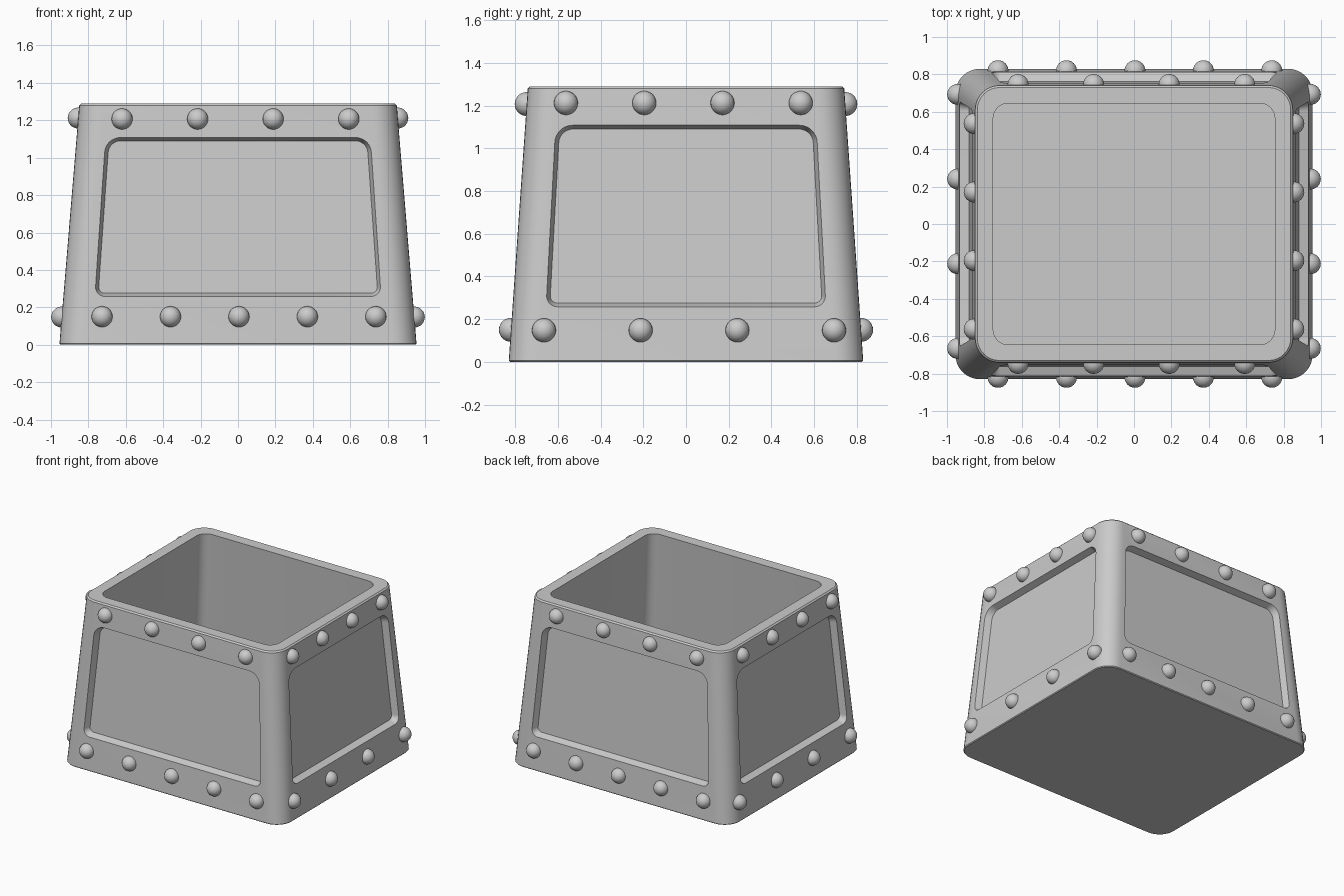
import bpy, bmesh
from math import sin, tan
from mathutils import Vector

if "Cube" in bpy.data.objects:
    bpy.data.objects.remove(bpy.data.objects["Cube"])

H = 1.29                       # height of the bin
BX, TX = 0.955, 0.848          # half widths in x at base and top
BY, TY = 0.83, 0.74            # half widths in y at base and top


def wall(axis, z):
    """Half width of the tapered outside at height z."""
    b, t = (BX, TX) if axis == 'x' else (BY, TY)
    return b + (t - b) * z / H


def fillet(corners, radii, n=8):
    """Convex polygon with rounded corners."""
    out = []
    for i, c in enumerate(corners):
        p = Vector(c)
        a = (Vector(corners[i - 1]) - p).normalized()
        b = (Vector(corners[(i + 1) % len(corners)]) - p).normalized()
        half, r = a.angle(b) / 2, radii[i]
        t = r / tan(half)
        centre = p + (a + b).normalized() * r / sin(half)
        u, v = p + a * t - centre, p + b * t - centre
        ang = u.angle(v)
        for k in range(n + 1):
            s = k / n
            out.append(centre + (u * sin((1 - s) * ang) + v * sin(s * ang)) / sin(ang))
    return out


def loft(name, loops):
    """Skin a list of equal-length loops and cap both ends."""
    bm = bmesh.new()
    rings = [[bm.verts.new(p) for p in loop] for loop in loops]
    for lo, hi in zip(rings, rings[1:]):
        for i in range(len(lo)):
            j = (i + 1) % len(lo)
            bm.faces.new((lo[i], lo[j], hi[j], hi[i]))
    bm.faces.new(rings[0][::-1])
    bm.faces.new(rings[-1])
    bmesh.ops.recalc_face_normals(bm, faces=bm.faces)
    me = bpy.data.meshes.new(name)
    bm.to_mesh(me)
    bm.free()
    ob = bpy.data.objects.new(name, me)
    bpy.context.collection.objects.link(ob)
    return ob


def ring(z, inset, r):
    x, y = wall('x', z) - inset, wall('y', z) - inset
    pts = fillet([(-x, -y), (x, -y), (x, y), (-x, y)], [r] * 4)
    return [(p.x, p.y, z) for p in pts]


def on_side(side, u, z, out):
    """Point on a wall: u along it, z up, out = distance outward."""
    axis, sign = side
    d = sign * (wall(axis, z) + out)
    return (d, u, z) if axis == 'x' else (u, d, z)


# tapered hollow body with a softened rim
body = loft("bin_body", [
    ring(0, 0.006, 0.125), ring(0.006, 0, 0.13), ring(H - 0.01, 0, 0.13),
    ring(H, 0.01, 0.12), ring(H, 0.095, 0.08), ring(0.1, 0.1, 0.08)])

# recessed panel on each wall
SIDES = [('x', -1), ('x', 1), ('y', -1), ('y', 1)]
for side in SIDES:
    bot, top = (0.655, 0.61) if side[0] == 'x' else (0.765, 0.708)
    loops = []
    for out, i in ((-0.05, 0.018), (0.05, -0.018)):
        pts = fillet([(-bot + i, 0.258 + i), (bot - i, 0.258 + i),
                      (top - i, 1.108 - i), (-top + i, 1.108 - i)],
                     [0.05 - i, 0.05 - i, 0.085 - i, 0.085 - i])
        loops.append([on_side(side, p.x, p.y, out) for p in pts])
    cutter = loft("panel_cutter", loops)
    cutter.hide_render = True
    mod = body.modifiers.new("panel", 'BOOLEAN')
    mod.operation, mod.solver, mod.object = 'DIFFERENCE', 'EXACT', cutter
    bpy.context.view_layer.objects.active = body
    bpy.ops.object.modifier_apply(modifier=mod.name)
    bpy.data.objects.remove(cutter)

bpy.ops.object.select_all(action='DESELECT')
body.select_set(True)
bpy.context.view_layer.objects.active = body
bpy.ops.object.shade_smooth_by_angle(angle=0.5)


# round rivets in a row along the top and bottom of each wall
def rivet_row(side, z, first, last, count):
    for k in range(count):
        u = first + (last - first) * k / (count - 1)
        bpy.ops.mesh.primitive_uv_sphere_add(
            segments=24, ring_count=14, radius=0.056,
            location=on_side(side, u, z, 0))
        bpy.context.object.name = "rivet"
        bpy.ops.object.shade_smooth()


for side in SIDES:
    if side[0] == 'y':
        rivet_row(side, 1.207, -0.62, 0.592, 4)
        rivet_row(side, 0.15, -0.727, 0.737, 5)
    else:
        rivet_row(side, 1.212, -0.562, 0.537, 4)
        rivet_row(side, 0.148, -0.665, 0.693, 4)
